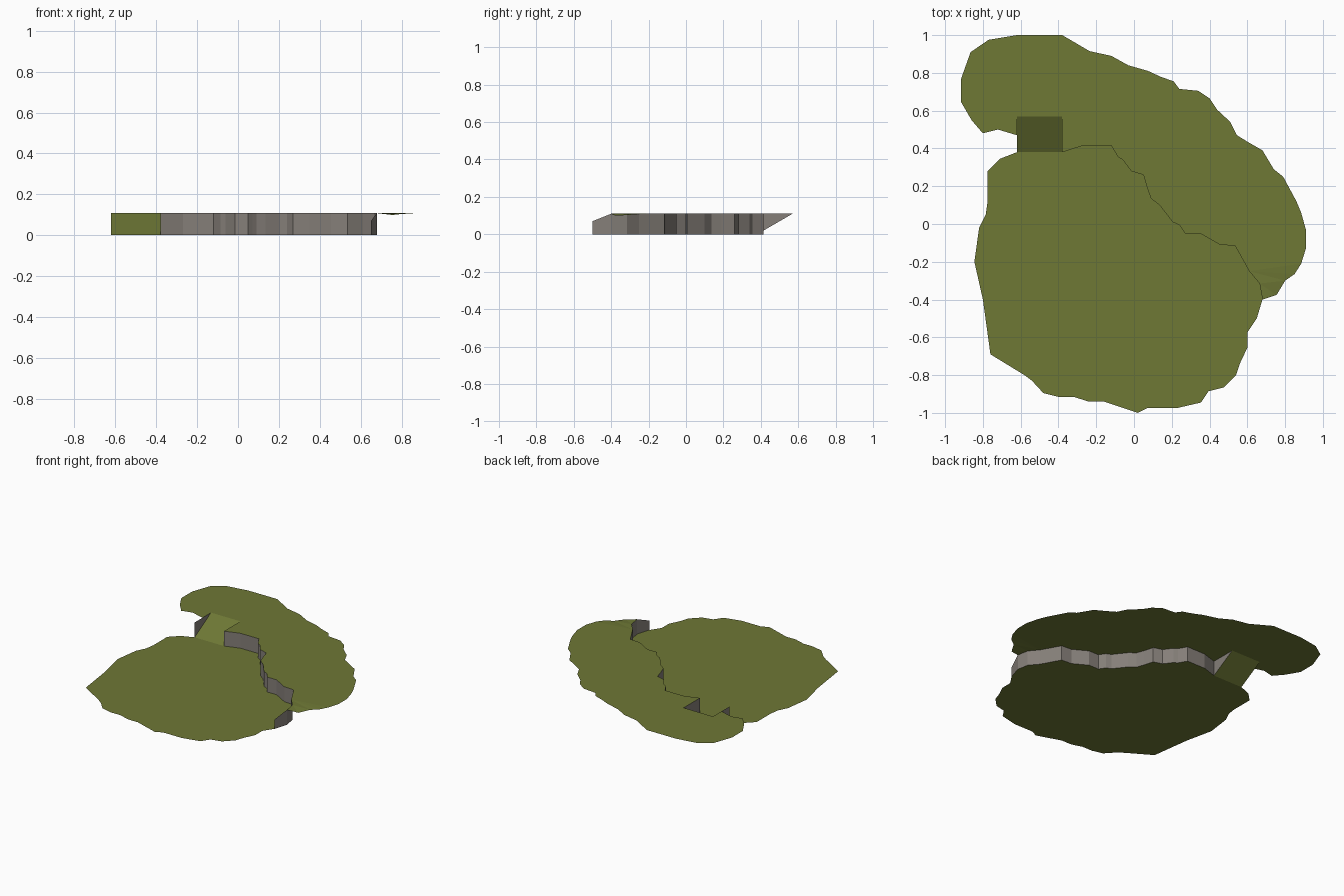
import bpy, bmesh

H = 0.11  # height of the upper terrace


def material(name, rgb):
    m = bpy.data.materials.new(name)
    m.diffuse_color = (*rgb, 1)
    return m


GREEN = material("moss green", (0.156, 0.188, 0.036))
GREY = material("rock grey", (0.235, 0.212, 0.190))


def sheet(name, faces, mat, up=False):
    """Make an object from point loops; ground sheets are turned to face up."""
    bm = bmesh.new()
    for pts in faces:
        bm.faces.new([bm.verts.new(p) for p in pts])
    bmesh.ops.remove_doubles(bm, verts=bm.verts, dist=1e-5)
    bmesh.ops.triangulate(bm, faces=[f for f in bm.faces if len(f.verts) > 4])
    if up:
        for f in bm.faces:
            f.normal_update()
            if f.normal.z < 0:
                f.normal_flip()
    me = bpy.data.meshes.new(name)
    bm.to_mesh(me)
    bm.free()
    me.materials.append(mat)
    ob = bpy.data.objects.new(name, me)
    bpy.context.collection.objects.link(ob)
    return ob


# shared cliff line, east end to ramp
cliff = [(.68, -.40), (.665, -.315), (.61, -.25), (.535, -.115), (.455, -.11),
         (.35, -.05), (.27, -.05), (.24, -.005), (.205, .01), (.135, .10),
         (.09, .135), (.07, .19), (.05, .26), (-.015, .28), (-.06, .34),
         (-.085, .355), (-.12, .415), (-.27, .415), (-.38, .38)]

# outer edge of the upper terrace, ramp top round to the east end
upper_edge = [(-.38, .57), (-.62, .57), (-.62, .47), (-.72, .50), (-.80, .48),
              (-.86, .55), (-.915, .645), (-.915, .77), (-.865, .91),
              (-.77, .975), (-.62, 1), (-.38, 1), (-.235, .915), (-.12, .89),
              (-.03, .84), (.075, .81), (.14, .78), (.21, .755), (.24, .715),
              (.34, .705), (.40, .665), (.44, .605), (.51, .54), (.545, .47),
              (.61, .43), (.68, .39), (.74, .29), (.79, .25), (.86, .12),
              (.885, .06), (.91, -.03), (.91, -.13), (.885, -.21),
              (.85, -.265), (.80, -.30), (.755, -.375)]

# outer edge of the lower ground, ramp foot round to the east end
lower_edge = [(-.62, .38), (-.71, .345), (-.775, .28), (-.775, .12),
              (-.785, .05), (-.82, -.02), (-.845, -.20), (-.80, -.40),
              (-.76, -.69), (-.58, -.80), (-.54, -.83), (-.48, -.895),
              (-.40, -.915), (-.32, -.915), (-.24, -.94), (-.16, -.94),
              (.02, -1), (.07, -.975), (.225, -.975), (.355, -.945),
              (.395, -.885), (.475, -.865), (.54, -.80), (.56, -.74),
              (.60, -.655), (.60, -.575), (.65, -.50)]

# flat ground on both levels; the upper one dips slightly at its east tip
sheet("lower_ground", [[(x, y, 0) for x, y in cliff + lower_edge]], GREEN, True)
dip = {(.755, -.375): .011, (.80, -.30): .006, (.85, -.265): .003}
sheet("upper_terrace", [[(x, y, H - dip.get((x, y), 0))
                         for x, y in cliff + upper_edge]], GREEN, True)

# ramp joining the two levels
sheet("ramp", [[(-.62, .38, 0), (-.38, .38, 0), (-.38, .57, H), (-.62, .57, H)]],
      GREEN, True)

# rock face along the cliff line, with a sloping tail at the east end
walls = [[(*b, 0), (*a, 0), (*a, H), (*b, H)] for a, b in zip(cliff, cliff[1:])]
walls.append([(.68, -.40, 0), (.68, -.40, H), (.65, -.50, .07), (.65, -.50, 0)])
sheet("cliff_face", walls, GREY)

# triangular rock cheeks either side of the ramp
sheet("ramp_cheeks", [[(x, .38, 0), (x, .38, H), (x, .57, H)]
                      for x in (-.62, -.38)], GREY)
